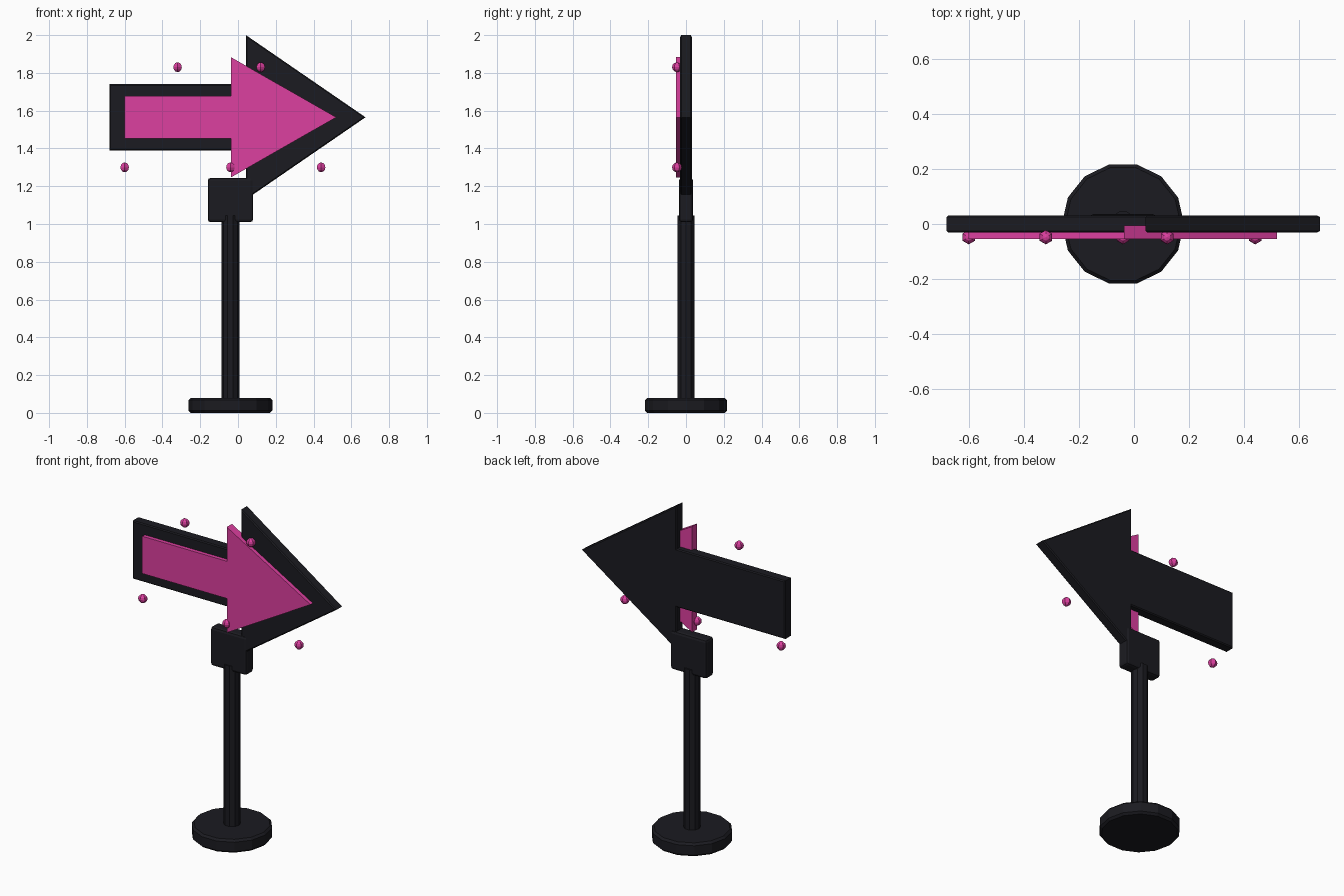
import bpy, bmesh, math

if "Cube" in bpy.data.objects:
    bpy.data.objects.remove(bpy.data.objects["Cube"])

CX = -0.04   # stand axis
ZC = 1.565   # arrow centre height


def material(name, color):
    m = bpy.data.materials.new(name)
    m.diffuse_color = color
    m.use_nodes = True
    m.node_tree.nodes["Principled BSDF"].inputs["Base Color"].default_value = m.diffuse_color
    return m


BLACK = material("black_metal", (0.011, 0.011, 0.015, 1))
PINK = material("neon_pink", (0.72, 0.05, 0.35, 1))


def finish(name, bm, mat):
    bmesh.ops.recalc_face_normals(bm, faces=bm.faces[:])
    me = bpy.data.meshes.new(name)
    bm.to_mesh(me)
    bm.free()
    me.materials.append(mat)
    ob = bpy.data.objects.new(name, me)
    bpy.context.collection.objects.link(ob)
    return ob


def arrow(name, x0, x1, x2, shaft, head, y0, y1, mat, bevel=0):
    """Right-pointing arrow prism, mirrored about its centre line."""
    upper = [(x0, shaft), (x1, shaft), (x1, head)]
    pts = upper + [(x2, 0)] + [(x, -z) for x, z in reversed(upper)]
    bm = bmesh.new()
    face = bm.faces.new([bm.verts.new((x, y0, ZC + z)) for x, z in pts])
    ext = bmesh.ops.extrude_face_region(bm, geom=[face], use_keep_orig=True)
    new = [v for v in ext["geom"] if isinstance(v, bmesh.types.BMVert)]
    bmesh.ops.translate(bm, verts=new, vec=(0, y1 - y0, 0))
    bmesh.ops.recalc_face_normals(bm, faces=bm.faces[:])
    if bevel:
        rim = [e for e in bm.edges if abs(e.verts[0].co.y - e.verts[1].co.y) < 1e-5]
        bmesh.ops.bevel(bm, geom=rim, offset=bevel, segments=1, affect='EDGES')
    return finish(name, bm, mat)


def cylinder(name, r, z0, z1, sides, bevel=0):
    bm = bmesh.new()
    ring = [2 * math.pi * i / sides for i in range(sides)]
    face = bm.faces.new([bm.verts.new((CX + r * math.cos(a), r * math.sin(a), z0)) for a in ring])
    ext = bmesh.ops.extrude_face_region(bm, geom=[face], use_keep_orig=True)
    new = [v for v in ext["geom"] if isinstance(v, bmesh.types.BMVert)]
    bmesh.ops.translate(bm, verts=new, vec=(0, 0, z1 - z0))
    bmesh.ops.recalc_face_normals(bm, faces=bm.faces[:])
    if bevel:
        rim = [e for e in bm.edges if abs(e.verts[0].co.z - e.verts[1].co.z) < 1e-5]
        bmesh.ops.bevel(bm, geom=rim, offset=bevel, segments=1, affect='EDGES')
    return finish(name, bm, BLACK)


# Stand: foot, post and mounting block
cylinder("base", 0.222, 0.0, 0.08, 14, 0.012)
cylinder("post", 0.047, 0.06, 1.045, 10)

bm = bmesh.new()
bmesh.ops.create_cube(bm, size=1)
for v in bm.verts:
    v.co = (CX + v.co.x * 0.24, v.co.y * 0.074, 1.127 + v.co.z * 0.234)
bmesh.ops.bevel(bm, geom=bm.edges[:], offset=0.015, segments=2, profile=0.5, affect='EDGES')
finish("mounting_block", bm, BLACK)

# Arrow sign: dark backing plate and pink front panel
arrow("backing_arrow", -0.68, 0.042, 0.675, 0.175, 0.435, -0.031, 0.031, BLACK, 0.006)
arrow("pink_arrow", -0.60, -0.037, 0.52, 0.112, 0.318, -0.054, -0.005, PINK)

# Small bulbs around the arrow
for i, (x, z) in enumerate([(-0.32, 1.83), (0.12, 1.83), (-0.6, 1.3), (-0.04, 1.3), (0.44, 1.3)]):
    bm = bmesh.new()
    bmesh.ops.create_uvsphere(bm, u_segments=6, v_segments=6, radius=0.026)
    bmesh.ops.translate(bm, verts=bm.verts[:], vec=(x, -0.048, z))
    finish(f"bulb_{i + 1}", bm, PINK)
